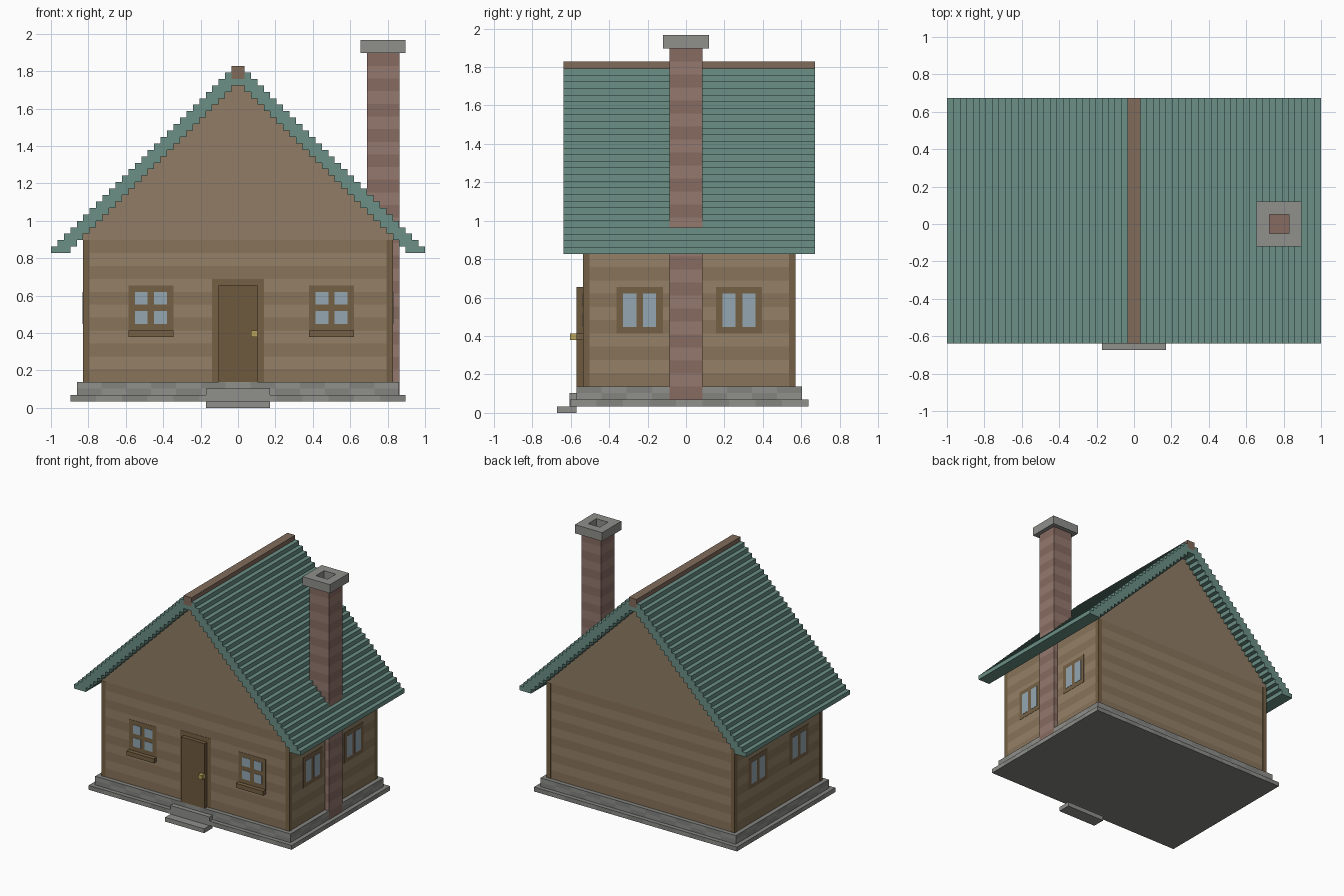
import bpy, math

if "Cube" in bpy.data.objects:
    bpy.data.objects.remove(bpy.data.objects["Cube"])

V = 2 / 58            # model module: every size below is in these units
EPS = 0.06            # tiny lift for flush inlays


def mat(name, r, g, b):
    m = bpy.data.materials.new(name)
    m.diffuse_color = [(c / 255) ** 2.2 for c in (r, g, b)] + [1]
    m.use_nodes = True
    m.node_tree.nodes["Principled BSDF"].inputs["Base Color"].default_value = m.diffuse_color
    return m


WALL_A = mat("timber_dark", 135, 115, 90)
WALL_B = mat("timber_light", 146, 127, 103)
GABLE = mat("gable_timber", 142, 123, 101)
TRIM = mat("trim", 117, 97, 70)
DOOR = mat("door_wood", 110, 90, 64)
GLASS = mat("glass", 146, 165, 176)
STONE_A = mat("stone_dark", 130, 130, 127)
STONE_B = mat("stone_light", 142, 142, 138)
BRICK_A = mat("brick_dark", 134, 106, 97)
BRICK_B = mat("brick_light", 146, 120, 110)
ROOF = mat("roof_green", 106, 142, 132)
RIDGE = mat("ridge_wood", 128, 106, 91)
BRASS = mat("brass", 182, 162, 92)


def make(name, verts, faces, mats, ids=None):
    me = bpy.data.meshes.new(name)
    me.from_pydata([[c * V for c in v] for v in verts], [], faces)
    for m in mats:
        me.materials.append(m)
    if ids:
        me.polygons.foreach_set("material_index", ids)
    ob = bpy.data.objects.new(name, me)
    bpy.context.collection.objects.link(ob)
    return ob


def span(a, b, step):
    n = max(1, math.ceil((b - a) / step - 0.1)) if step else 1
    return [a + (b - a) * i / n for i in range(n)]


def block(name, x, y, z, mats, row=None, run=None):
    """Box whose sides can be split into rows and runs of alternating material."""
    ring = [(a, y[0]) for a in span(*x, run)] + [(x[1], a) for a in span(*y, run)]
    ring += [(x[0] + x[1] - px, y[0] + y[1] - py) for px, py in ring]
    zs = span(*z, row) + [z[1]]
    n = len(ring)
    verts = [(px, py, h) for h in zs for px, py in ring]
    faces, ids = [], []
    for j in range(len(zs) - 1):
        for i in range(n):
            k = (i + 1) % n
            faces.append((j * n + i, j * n + k, (j + 1) * n + k, (j + 1) * n + i))
            ids.append((j + (i if run else 0)) % len(mats))
    top = (len(zs) - 1) * n
    faces += [tuple(reversed(range(n))), tuple(range(top, top + n))]
    return make(name, verts, faces, mats, ids + [0, 0])


def extrude(name, prof, y, m):
    """Extrude a clockwise (x, z) profile along y."""
    n = len(prof)
    verts = [(px, yy, pz) for yy in y for px, pz in prof]
    faces = [tuple(reversed(range(n))), tuple(range(n, 2 * n))]
    faces += [(i, (i + 1) % n, n + (i + 1) % n, n + i) for i in range(n)]
    return make(name, verts, faces, [m])


def mirror(half):
    return half + [(-px, pz) for px, pz in reversed(half)]


# stone base and front steps
block("base_slab", (-26, 26), (-17.5, 18.5), (1, 2), [STONE_A, STONE_B], 1, 4)
block("plinth", (-25, 25), (-16.5, 17.5), (2, 4), [STONE_A, STONE_B], 1, 4)
block("lower_step", (-5, 5), (-19.5, -16.5), (0, 1), [STONE_B])
block("upper_step", (-5, 5), (-17.5 - EPS, -16), (1, 3), [STONE_B])

# banded walls, corner posts
block("walls", (-24, 24), (-15.5, 16.5), (4, 26), [WALL_A, WALL_B], 2)
for sx, xa in (("left", -24 - EPS), ("right", 23 + EPS)):
    for sy, ya in (("front", -15.5 - EPS), ("back", 15.5 + EPS)):
        block(f"corner_post_{sy}_{sx}", (xa, xa + 1), (ya, ya + 1), (4, 26), [TRIM])

# stepped gable filling the roof space
gable = [(-24, 26)]
for k in range(5, 29):
    gable += [(k - 29, 22 + k), (k - 28, 22 + k)]
extrude("gable", mirror(gable[:-1]), (-15.5, 16.5), GABLE)

# stepped roof shell, three modules thick, and ridge beam
outer = [(-29, 24)]
for k in range(28):
    outer += [(k - 29, 25 + k), (k - 28, 25 + k)]
outer.append((-1, 51))
inner = [(-26, 24)]
for k in range(3, 29):
    inner += [(k - 29, 22 + k), (k - 28, 22 + k)]
extrude("roof", mirror(outer) + mirror(inner[:-1])[::-1], (-18.5, 19.5), ROOF)
block("ridge_beam", (-1, 1), (-18.5, 19.5), (51, 53), [RIDGE])

# door
block("door_frame", (-4, 4), (-15.5 - EPS, -15), (4, 20), [TRIM])
block("door", (-3, 3), (-16.5, -15.2), (4, 19), [DOOR])
block("door_knob", (2, 3), (-17.5, -16.3), (11, 12), [BRASS])

# front windows: four panes and a projecting sill
for side, x0 in (("left", -17), ("right", 11)):
    block(f"front_window_frame_{side}", (x0, x0 + 7), (-15.5 - EPS, -15), (12, 19), [TRIM])
    block(f"front_window_sill_{side}", (x0, x0 + 7), (-16.5, -15), (11, 12), [TRIM])
    for i in (1, 4):
        for j in (13, 16):
            block(f"front_pane_{side}", (x0 + i, x0 + i + 2),
                  (-15.5 - 2 * EPS, -15), (j, j + 2), [GLASS])

# side windows: two tall panes each
for side, s in (("left", -1), ("right", 1)):
    for y0 in (-10.5, 4.5):
        xs = sorted((s * 23.5, s * (24 + EPS)))
        block(f"side_window_frame_{side}", xs, (y0, y0 + 7), (12, 19), [TRIM])
        xs = sorted((s * 23.5, s * (24 + 2 * EPS)))
        for i in (1, 4):
            block(f"side_pane_{side}", xs, (y0 + i, y0 + i + 2), (13, 18), [GLASS])

# chimney with an open cap
block("chimney", (20, 25 + EPS), (-2.5, 2.5), (2, 55), [BRICK_A, BRICK_B], 2)
cap = []
for r, z in ((3.5, 55), (3.5, 57), (1.5, 57), (1.5, 55)):
    cap += [(22.5 + a * r, b * r, z) for a, b in ((-1, -1), (1, -1), (1, 1), (-1, 1))]
faces = [(4 * j + i, 4 * j + (i + 1) % 4, (4 * j + 4) % 16 + (i + 1) % 4, (4 * j + 4) % 16 + i)
         for j in range(4) for i in range(4)]
make("chimney_cap", cap, faces, [STONE_B])
